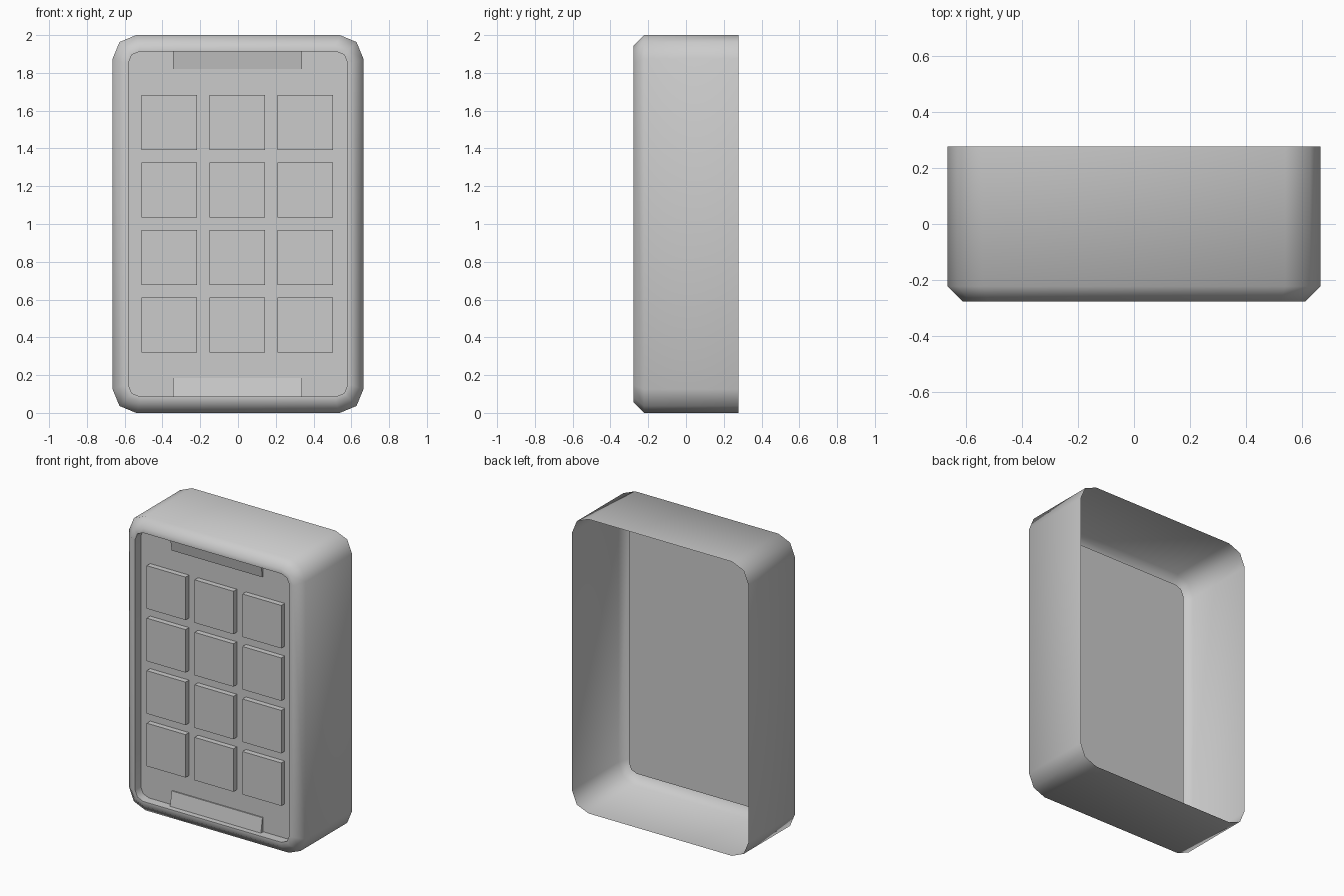
import bpy, bmesh
from math import radians, cos, sin, pi

cube = bpy.data.objects.get("Cube")
if cube:
    bpy.data.objects.remove(cube, do_unlink=True)

grey = bpy.data.materials.new("plain_grey")
grey.use_nodes = True
colour = (0.6, 0.6, 0.6, 1)
grey.diffuse_color = colour
grey.node_tree.nodes["Principled BSDF"].inputs["Base Color"].default_value = colour

PANEL_Y = -0.215


def finish(name, bm, smooth=False):
    mesh = bpy.data.meshes.new(name)
    bm.to_mesh(mesh)
    bm.free()
    mesh.materials.append(grey)
    obj = bpy.data.objects.new(name, mesh)
    bpy.context.collection.objects.link(obj)
    if smooth:
        bpy.ops.object.select_all(action="DESELECT")
        obj.select_set(True)
        bpy.context.view_layer.objects.active = obj
        bpy.ops.object.shade_smooth_by_angle(angle=radians(60))
    return obj


def rounded_ring(bm, half_w, half_h, radius, y, segments=2):
    """Rounded rectangle facing the front, centred at mid height."""
    ring = []
    for q, (sx, sz) in enumerate([(1, 1), (-1, 1), (-1, -1), (1, -1)]):
        for i in range(segments + 1):
            a = q * pi / 2 + i / segments * pi / 2
            ring.append(bm.verts.new((sx * (half_w - radius) + radius * cos(a), y,
                                      1 + sz * (half_h - radius) + radius * sin(a))))
    return ring


# Open-backed casing: outer wall, front chamfer, lip, recess wall and panel
bm = bmesh.new()
sections = [(0.664, 1.0, 0.125, 0.277),
            (0.664, 1.0, 0.125, -0.222),
            (0.609, 0.945, 0.09, -0.277),
            (0.58, 0.913, 0.06, -0.277),
            (0.58, 0.913, 0.06, PANEL_Y)]
rings = [rounded_ring(bm, *s) for s in sections]
for a, b in zip(rings, rings[1:]):
    for i in range(len(a)):
        j = (i + 1) % len(a)
        bm.faces.new((a[i], a[j], b[j], b[i]))
bm.faces.new(rings[-1])
bmesh.ops.recalc_face_normals(bm, faces=bm.faces)
bm.faces.ensure_lookup_table()
if bm.faces[-1].normal.y > 0:
    bmesh.ops.reverse_faces(bm, faces=bm.faces)
finish("casing", bm, smooth=True)


def raised_block(name, x0, x1, z0, z1, y_low, y_high):
    """Block on the panel; its front runs from y_low at z0 to y_high at z1."""
    bm = bmesh.new()
    back = [bm.verts.new((x, PANEL_Y, z)) for x, z in ((x0, z0), (x1, z0), (x1, z1), (x0, z1))]
    front = [bm.verts.new((v.co.x, y, v.co.z)) for v, y in zip(back, (y_low, y_low, y_high, y_high))]
    bm.faces.new(front)
    for i in range(4):
        j = (i + 1) % 4
        bm.faces.new((back[i], back[j], front[j], front[i]))
    return finish(name, bm)


# Keypad of square buttons
SIZE = 0.292
for row in range(4):
    for col in range(3):
        x, z = -0.51 + 0.36 * col, 0.32 + 0.357 * row
        raised_block(f"button_{row + 1}_{col + 1}", x, x + SIZE, z, z + SIZE, -0.252, -0.252)

# Sloping tabs at the ends of the recess
raised_block("bottom_tab", -0.343, 0.34, 0.087, 0.185, -0.24, PANEL_Y - 0.008)
raised_block("top_tab", -0.343, 0.34, 1.82, 1.913, PANEL_Y - 0.008, -0.24)
